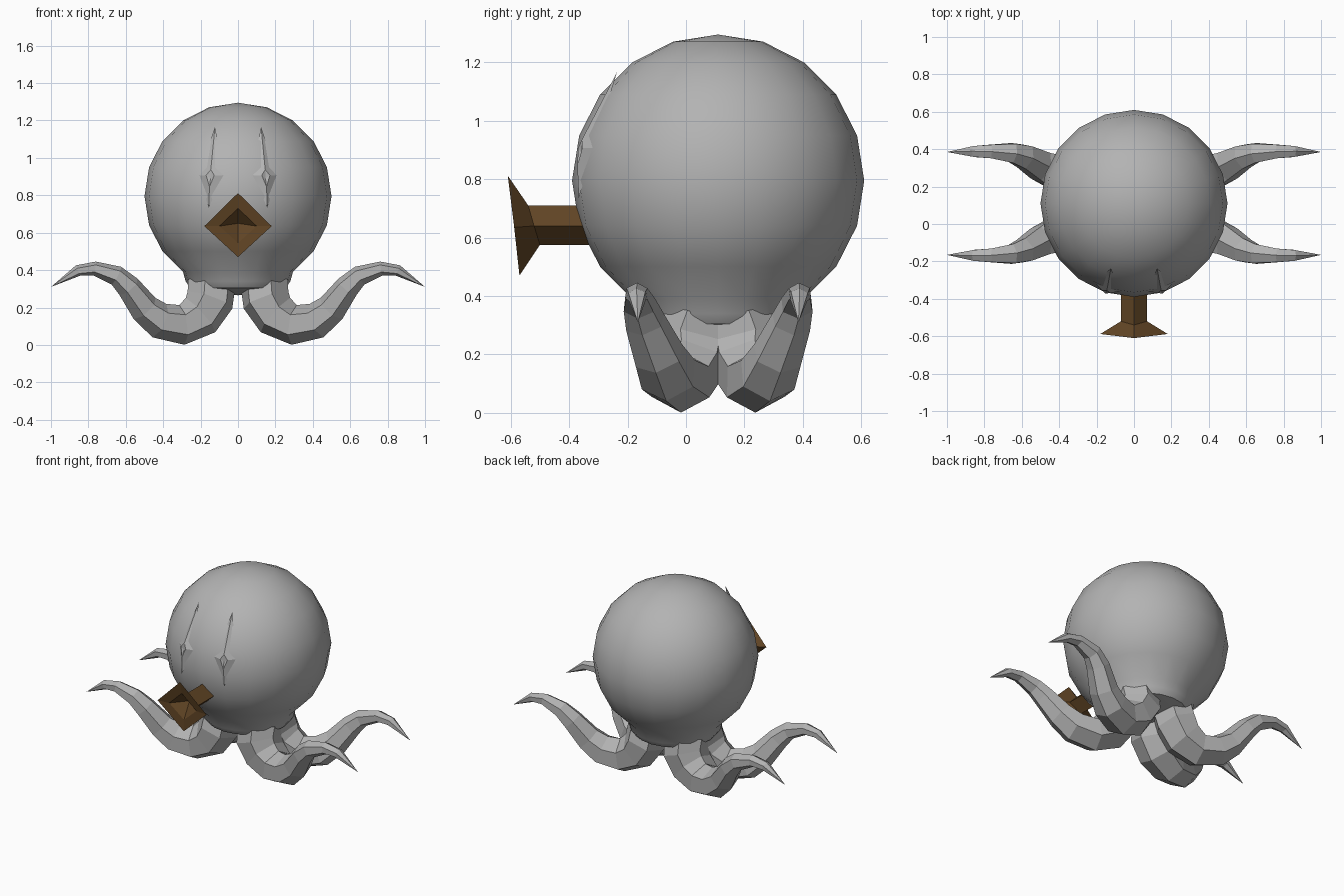
import bpy, math
from mathutils import Vector

if "Cube" in bpy.data.objects:
    bpy.data.objects.remove(bpy.data.objects["Cube"])

CY, CZ, R = 0.11, 0.795, 0.5      # head centre and radius


def material(name, rgb):
    m = bpy.data.materials.new(name)
    m.diffuse_color = (*rgb, 1)
    m.use_nodes = True
    m.node_tree.nodes["Principled BSDF"].inputs["Base Color"].default_value = m.diffuse_color
    return m


GREY = material("skin grey", (0.45, 0.45, 0.45))
BROWN = material("wood brown", (0.125, 0.062, 0.019))


def make(name, verts, faces, mat):
    me = bpy.data.meshes.new(name)
    me.from_pydata([tuple(v) for v in verts], [], faces)
    me.materials.append(mat)
    ob = bpy.data.objects.new(name, me)
    bpy.context.collection.objects.link(ob)
    # consistent outward normals
    bpy.context.view_layer.objects.active = ob
    ob.select_set(True)
    bpy.ops.object.mode_set(mode='EDIT')
    bpy.ops.mesh.select_all(action='SELECT')
    bpy.ops.mesh.normals_make_consistent(inside=False)
    bpy.ops.object.mode_set(mode='OBJECT')
    ob.select_set(False)
    return ob


def loft(rings, start=None, end=None):
    """Join equal rings; close the ends with a point, or a flat cap when None."""
    n = len(rings[0])
    verts = [v for r in rings for v in r]
    faces = [(i * n + j, i * n + (j + 1) % n, (i + 1) * n + (j + 1) % n, (i + 1) * n + j)
             for i in range(len(rings) - 1) for j in range(n)]
    last = (len(rings) - 1) * n
    for point, base in ((start, 0), (end, last)):
        if point is None:
            faces.append(tuple(range(base, base + n)))
        else:
            verts.append(point)
            k = len(verts) - 1
            faces += [(base + j, base + (j + 1) % n, k) for j in range(n)]
    return verts, faces


# Head: round, with a short collar and shallow underside
N = 20
profile = [(R * math.sin(math.radians(18 * i)), CZ + R * math.cos(math.radians(18 * i)))
           for i in range(1, 9)]
profile += [(0.28, 0.34), (0.255, 0.305)]
rings = [[(r * math.cos(math.tau * j / N), CY + r * math.sin(math.tau * j / N), z)
          for j in range(N)] for r, z in profile]
head = make("head", *loft(rings, (0, CY, CZ + R), (0, CY, 0.265)), GREY)
head.select_set(True)
bpy.context.view_layer.objects.active = head
bpy.ops.object.shade_smooth_by_angle(angle=math.radians(30))
head.select_set(False)

# Tentacles: centre line (x, y, z, radius) of the front right one, ending in a point
path = [(0.14, 0.03, 0.33, 0.13), (0.15, 0.005, 0.24, 0.13), (0.20, 0.0, 0.16, 0.122),
        (0.30, -0.02, 0.107, 0.107), (0.42, -0.06, 0.13, 0.097), (0.50, -0.092, 0.195, 0.082),
        (0.585, -0.14, 0.31, 0.066), (0.65, -0.16, 0.37, 0.054),
        (0.765, -0.168, 0.408, 0.038), (0.855, -0.167, 0.398, 0.03)]
TIP = Vector((1.0, -0.165, 0.31))
centres = [Vector(p[:3]) for p in path] + [TIP]


def tentacle(name, sx, back):
    def place(v):
        return (v.x * sx, 2 * CY - v.y if back else v.y, v.z)
    rings = []
    for i, p in enumerate(path):
        c = centres[i]
        along = (centres[i + 1] - centres[max(i - 1, 0)]).normalized()
        side = Vector((0.2, 1, 0))
        side = (side - along * side.dot(along)).normalized()
        up = along.cross(side)
        rings.append([place(c + p[3] * (1.1 * math.sin(math.tau * k / 6) * side
                                        + math.cos(math.tau * k / 6) * up)) for k in range(6)])
    make(name, *loft(rings, None, place(TIP)), GREY)


for sx, s in ((1, "right"), (-1, "left")):
    tentacle("front_tentacle_" + s, sx, False)
    tentacle("back_tentacle_" + s, sx, True)


# Spout: diamond tube flaring to a tilted rim with a pointed recess
def diamond(top, side, bottom, half):
    return [(0, *top), (half, *side), (0, *bottom), (-half, *side)]


rings = [diamond((-0.25, 0.71), (-0.25, 0.64), (-0.25, 0.575), 0.07),
         diamond((-0.54, 0.71), (-0.52, 0.64), (-0.50, 0.575), 0.07),
         diamond((-0.61, 0.812), (-0.588, 0.635), (-0.57, 0.47), 0.18),
         diamond((-0.592, 0.73), (-0.58, 0.635), (-0.568, 0.545), 0.10)]
make("spout", *loft(rings, None, (0, -0.51, 0.65)), BROWN)


# Eyes: coarse diamonds lying on the head, with only tips and centre standing proud
def on_head(x, z, lift):
    d = Vector((x, -math.sqrt(R * R - x * x - (z - CZ) ** 2), z - CZ)).normalized()
    return Vector((0, CY, CZ)) + d * (R + lift)


for sx, s in ((1, "right"), (-1, "left")):
    outer = [(0.118, 1.15, 0.022), (0.215, 0.91, -0.012), (0.155, 0.735, 0.006), (0.075, 0.91, -0.012)]
    inner = [(0.143, 0.935, 0.008), (0.168, 0.905, 0.008), (0.15, 0.845, 0.008), (0.125, 0.905, 0.008)]
    rings = [[on_head(x * sx, z, h) for x, z, h in ring] for ring in (outer, inner)]
    verts, faces = loft(rings, on_head(0.147 * sx, 0.9, -0.03), on_head(0.147 * sx, 0.89, 0.0))
    make("eye_" + s, verts, faces, GREY)
